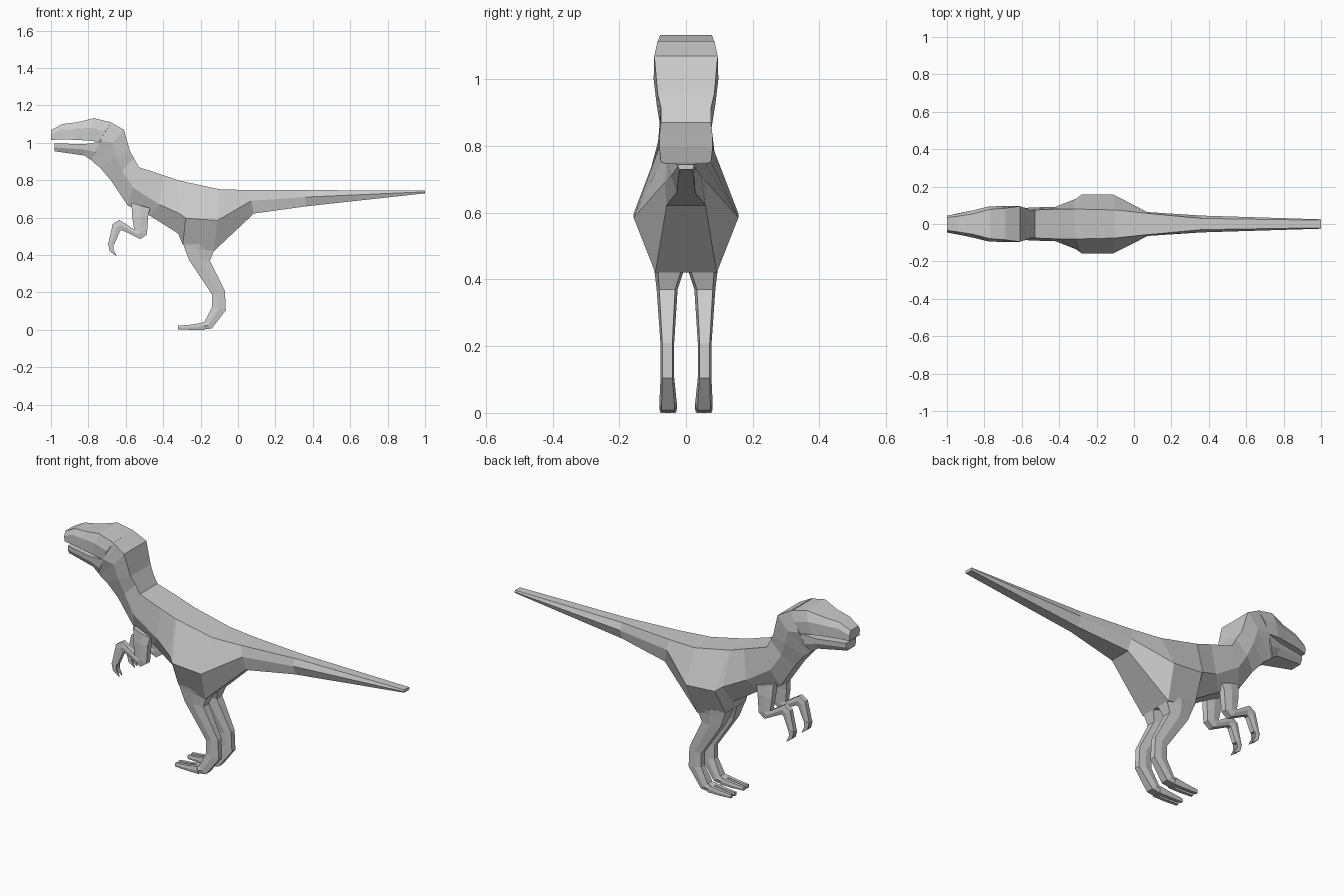
import bpy, bmesh


def loft(name, rings, mirror=False):
    """Skin six-sided rings. Ring: y centre, then (x, z, half width) for top, middle, bottom."""
    bm = bmesh.new()
    loops = []
    for y, top, mid, low in rings:
        pts = [(p[0], y + s * p[2], p[1])
               for s, row in ((1, (top, mid, low)), (-1, (low, mid, top))) for p in row]
        loops.append([bm.verts.new(p) for p in pts])
    for a, b in zip(loops, loops[1:]):
        for i in range(6):
            j = (i + 1) % 6
            bm.faces.new((a[i], a[j], b[j], b[i]))
    bm.faces.new(loops[0])
    bm.faces.new(loops[-1])
    bmesh.ops.recalc_face_normals(bm, faces=bm.faces)
    me = bpy.data.meshes.new(name)
    bm.to_mesh(me)
    bm.free()
    ob = bpy.data.objects.new(name, me)
    bpy.context.collection.objects.link(ob)
    if mirror:
        m = ob.modifiers.new("Mirror", 'MIRROR')
        m.use_axis = (False, True, False)
        m.use_mirror_merge = False
    return ob


def limb(name, sections):
    """Mirrored limb. Section: front x, z, back x, z, inner y, outer y."""
    rings = []
    for fx, fz, bx, bz, y0, y1 in sections:
        w = (y1 - y0) / 2
        rings.append(((y0 + y1) / 2, (fx, fz, w * 0.75),
                      ((fx + bx) / 2, (fz + bz) / 2, w), (bx, bz, w * 0.75)))
    return loft(name, rings, True)


# Tail, pelvis, chest, neck and back of the head
body = [
    ((1.0, .745, .02), (1.0, .738, .025), (1.0, .73, .02)),
    ((.36, .747, .03), (.36, .71, .045), (.36, .66, .028)),
    ((.06, .747, .058), (.07, .69, .064), (.085, .622, .058)),
    ((-.10, .752, .075), (-.11, .585, .157), (-.13, .42, .092)),
    ((-.31, .797, .08), (-.28, .597, .157), (-.295, .455, .085)),
    ((-.32, .80, .08), (-.31, .62, .135), (-.32, .515, .06)),
    ((-.40, .827, .08), (-.42, .67, .092), (-.47, .61, .05)),
    ((-.53, .87, .075), (-.56, .76, .088), (-.59, .665, .04)),
    ((-.555, .915, .075), (-.62, .85, .076), (-.68, .80, .045)),
    ((-.578, .957, .085), (-.65, .925, .088), (-.74, .87, .055)),
    ((-.61, 1.07, .095), (-.67, 1.0, .097), (-.775, .897, .06)),
    ((-.69, 1.115, .085), (-.735, 1.01, .095), (-.79, .915, .06)),
]
loft("body", [(0, *r) for r in body])

# Upper head and snout
skull = [
    ((-.68, 1.11, .085), (-.71, 1.06, .096), (-.74, 1.005, .09)),
    ((-.77, 1.132, .078), (-.785, 1.08, .092), (-.80, 1.012, .085)),
    ((-.86, 1.11, .055), (-.865, 1.075, .072), (-.87, 1.016, .07)),
    ((-.94, 1.10, .042), (-.945, 1.07, .055), (-.95, 1.018, .055)),
    ((-1.0, 1.068, .034), (-1.0, 1.045, .045), (-1.0, 1.015, .042)),
]
loft("upper_head", [(0, *r) for r in skull])

# Lower jaw
jaw = [
    ((-.74, 1.005, .09), (-.76, .95, .085), (-.785, .907, .06)),
    ((-.82, .993, .075), (-.82, .965, .073), (-.82, .932, .055)),
    ((-.98, .997, .042), (-.98, .975, .042), (-.98, .955, .032)),
]
loft("lower_jaw", [(0, *r) for r in jaw])

# Legs
limb("legs", [
    (-.295, .47, -.11, .44, .0, .10),
    (-.287, .44, -.13, .42, .005, .095),
    (-.26, .37, -.15, .37, .025, .088),
    (-.14, .19, -.07, .21, .036, .076),
    (-.14, .12, -.065, .105, .036, .076),
    (-.18, .042, -.14, .008, .027, .08),
    (-.21, .034, -.20, .0, .027, .08),
])

# Two toes on each foot
for name, y0, y1 in (("inner_toes", .027, .05), ("outer_toes", .057, .08)):
    limb(name, [
        (-.19, .038, -.18, .0, y0, y1),
        (-.25, .028, -.25, .0, y0, y1),
        (-.32, .022, -.32, .003, y0 + .002, y1 - .002),
    ])

# Arms
limb("arms", [
    (-.57, .68, -.47, .65, .03, .08),
    (-.565, .60, -.48, .61, .04, .085),
    (-.555, .535, -.487, .51, .045, .085),
    (-.56, .54, -.522, .485, .045, .085),
    (-.635, .588, -.62, .533, .048, .08),
    (-.67, .565, -.63, .53, .048, .08),
    (-.695, .455, -.66, .46, .048, .082),
])

# Clawed fingers
for name, y0, y1 in (("inner_fingers", .048, .06), ("outer_fingers", .07, .082)):
    limb(name, [
        (-.695, .46, -.665, .465, y0, y1),
        (-.685, .42, -.667, .43, y0, y1),
        (-.65, .395, -.652, .402, y0 + .003, y1 - .003),
    ])
